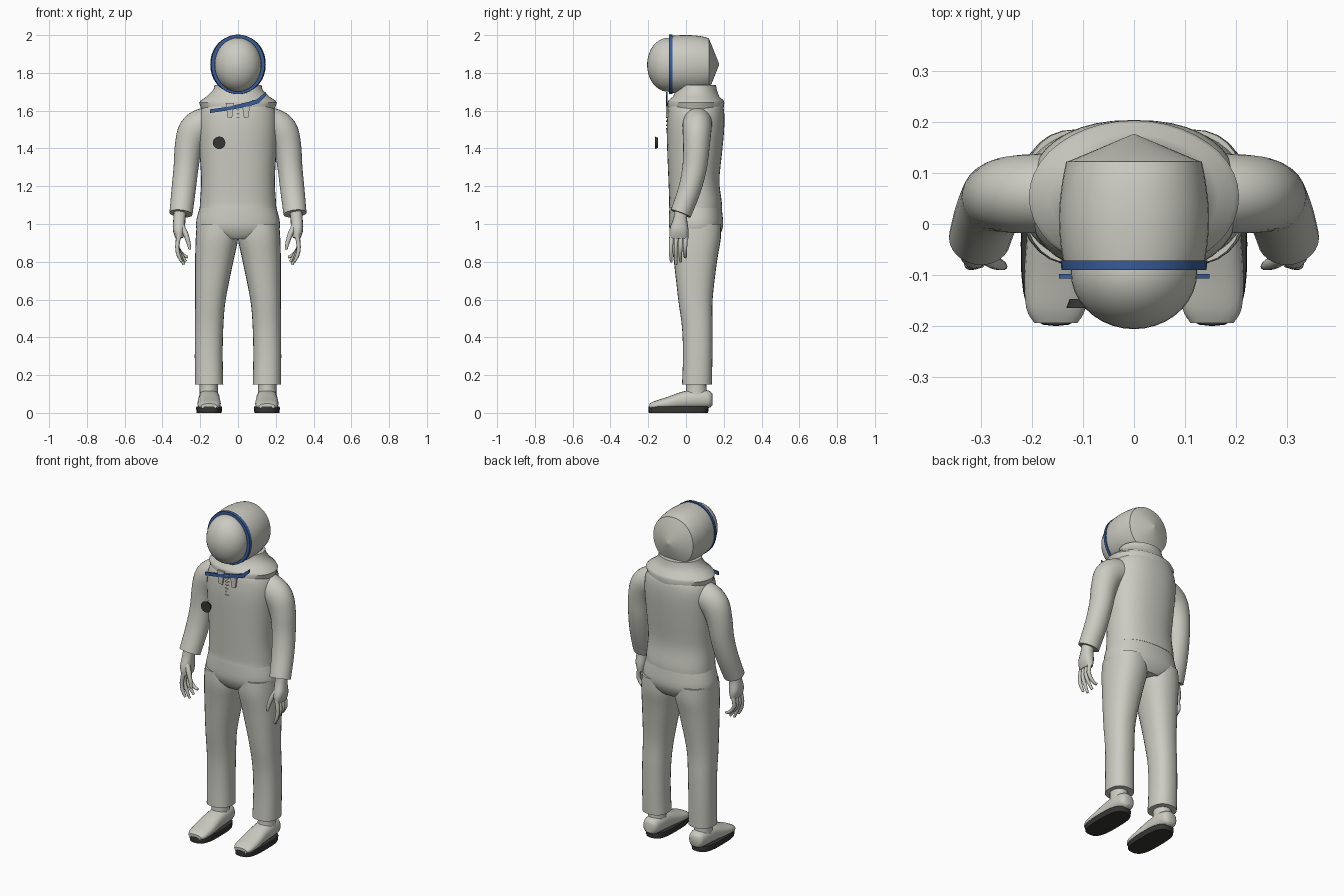
import bpy, bmesh, math
from mathutils import Vector

cube = bpy.data.objects.get("Cube")
if cube:
    bpy.data.objects.remove(cube, do_unlink=True)


def material(name, rgb):
    m = bpy.data.materials.new(name)
    m.use_nodes = True
    m.diffuse_color = (*rgb, 1)
    bsdf = m.node_tree.nodes["Principled BSDF"]
    bsdf.inputs["Base Color"].default_value = (*rgb, 1)
    bsdf.inputs["Roughness"].default_value = 0.7
    return m


SUIT = material("suit grey", (0.60, 0.60, 0.54))
BLUE = material("trim blue", (0.04, 0.11, 0.33))
DARK = material("dark rubber", (0.035, 0.035, 0.033))
X, Y, Z = Vector((1, 0, 0)), Vector((0, 1, 0)), Vector((0, 0, 1))


def finish(name, bm, mat, angle=40):
    bmesh.ops.recalc_face_normals(bm, faces=bm.faces)
    mesh = bpy.data.meshes.new(name)
    bm.to_mesh(mesh)
    bm.free()
    mesh.materials.append(mat)
    ob = bpy.data.objects.new(name, mesh)
    bpy.context.collection.objects.link(ob)
    bpy.ops.object.select_all(action='DESELECT')
    ob.select_set(True)
    bpy.context.view_layer.objects.active = ob
    bpy.ops.object.shade_smooth_by_angle(angle=math.radians(angle))
    return ob


def smooth_rows(rows, steps):
    """Catmull-Rom interpolation between cross-sections."""
    out = []
    for i in range(len(rows) - 1):
        quad = [rows[max(i - 1, 0)], rows[i], rows[i + 1], rows[min(i + 2, len(rows) - 1)]]
        for k in range(steps):
            t = k / steps
            out.append([b + 0.5 * t * (c - a + t * (2*a - 5*b + 4*c - d + t * (3*(b - c) + d - a)))
                        for a, b, c, d in zip(*quad)])
    return out + [list(rows[-1])]


def loft(name, rows, mat=SUIT, axis=None, ref=Y, steps=4, n=28, power=2.0, side=1):
    """Skin elliptical sections (x, y, z, width radius, depth radius)."""
    rows = smooth_rows(rows, steps)
    centres = [Vector(r[:3]) for r in rows]
    bm = bmesh.new()
    rings = []
    for i, row in enumerate(rows):
        t = axis or (centres[min(i + 1, len(rows) - 1)] - centres[max(i - 1, 0)]).normalized()
        v = (ref - t * ref.dot(t)).normalized()
        u = v.cross(t)
        ring = []
        for k in range(n):
            a = math.tau * k / n
            c, s = math.cos(a), math.sin(a)
            c = math.copysign(abs(c) ** (2 / power), c)
            s = math.copysign(abs(s) ** (2 / power), s)
            p = centres[i] + u * (row[3] * c) + v * (row[4] * s)
            ring.append(bm.verts.new((p.x * side, p.y, p.z)))
        rings.append(ring)
    for a, b in zip(rings, rings[1:]):
        for k in range(n):
            j = (k + 1) % n
            bm.faces.new((a[k], a[j], b[j], b[k]))
    bm.faces.new(rings[0])
    bm.faces.new(rings[-1])
    return finish(name, bm, mat)


def plate(name, outline, y0, y1, mat=SUIT, side=1):
    """Extrude an x-z outline between two depths."""
    bm = bmesh.new()
    face = bm.faces.new([bm.verts.new((x * side, y0, z)) for x, z in outline])
    new = bmesh.ops.extrude_face_region(bm, geom=[face])["geom"]
    bmesh.ops.translate(bm, vec=(0, y1 - y0, 0),
                        verts=[e for e in new if isinstance(e, bmesh.types.BMVert)])
    return finish(name, bm, mat, 30)


# Jacket body, with the hem hanging over the trousers
loft("jacket", [(0, .05, 1.085, .203, .141), (0, .05, 1.12, .201, .139),
                (0, .042, 1.23, .195, .135), (0, .046, 1.38, .203, .145),
                (0, .05, 1.5, .209, .152), (0, .053, 1.58, .203, .15),
                (0, .053, 1.63, .18, .14), (0, .053, 1.66, .14, .11)],
     axis=Z, n=40, power=2.3)

# Collar flaring out of the neck
loft("collar", [(0, .053, 1.61, .195, .146), (0, .053, 1.642, .206, .15),
                (0, .053, 1.655, .196, .145), (0, .054, 1.675, .165, .122),
                (0, .055, 1.71, .13, .108), (0, .055, 1.735, .125, .104)],
     axis=Z, steps=1, n=40)

# Hips
loft("hips", [(0, .053, .92, .11, .11), (0, .053, .95, .2, .13),
              (0, .053, 1.0, .223, .144), (0, .05, 1.1, .199, .137)],
     axis=Z, n=40, power=2.3)

# Helmet: shell, back cone, rim and visor
HZ = 1.845
loft("helmet_shell", [(0, -.085, HZ, .136, .15), (0, -.04, HZ, .144, .154),
                      (0, .02, HZ, .147, .155), (0, .08, HZ, .141, .149),
                      (0, .122, HZ, .133, .138)], axis=Y, ref=Z, n=40, power=2.1)
loft("helmet_back", [(0, .121, HZ, .133, .138), (0, .176, HZ, .002, .002)],
     axis=Y, ref=Z, n=40, steps=1, power=2.1)
loft("helmet_rim", [(0, -.09, HZ, .142, .157), (0, -.072, HZ, .144, .158)],
     BLUE, axis=Y, ref=Z, n=40, steps=1)
bm = bmesh.new()
bmesh.ops.create_uvsphere(bm, u_segments=36, v_segments=20, radius=1)
for v in bm.verts:
    v.co = Vector((v.co.x * .124, v.co.y * .112 - .094, v.co.z * .143 + HZ - .002))
bmesh.ops.bisect_plane(bm, geom=bm.verts[:] + bm.edges[:] + bm.faces[:],
                       plane_co=(0, -.07, 0), plane_no=Y, clear_outer=True)
finish("visor", bm, SUIT)

# Chest strap, front laces and round badge
plate("chest_strap", [(-.147, 1.588), (-.05, 1.602), (.06, 1.624), (.11, 1.64), (.148, 1.68),
                      (.148, 1.7), (.1, 1.66), (.05, 1.645), (-.05, 1.621), (-.147, 1.607)],
      -.107, -.098, BLUE)
for i in range(7):
    z = 1.5 + i * .02
    plate("lace", [(-.012, z + .008), (0, z), (.012, z + .008), (0, z + .004)], -.107, -.095)
bm = bmesh.new()
bmesh.ops.create_cone(bm, cap_ends=True, segments=20, radius1=.033, radius2=.026, depth=.018)
for v in bm.verts:
    v.co = Vector((v.co.x - .1, -.156 + v.co.z, v.co.y + 1.43))
finish("badge", bm, DARK, 30)

for side, word in ((1, "left"), (-1, "right")):
    # Short flap beside the laces
    plate(word + "_neck_flap", [(.02, 1.64), (.065, 1.64), (.055, 1.565), (.032, 1.56)],
          -.106, -.095, side=side)

    # Sleeve
    loft(word + "_sleeve", [(.1, .06, 1.53, .088, .08), (.18, .06, 1.528, .086, .078),
                            (.233, .058, 1.49, .085, .076), (.262, .055, 1.41, .073, .07),
                            (.275, .046, 1.3, .066, .065), (.288, .018, 1.18, .064, .06),
                            (.302, -.028, 1.055, .061, .056)], side=side)

    # Hand: palm, thumb and four curled fingers
    loft(word + "_palm", [(.305, -.022, 1.09, .034, .034), (.31, -.03, 1.03, .032, .036),
                          (.313, -.036, .97, .032, .05), (.31, -.038, .925, .02, .05)],
         n=16, power=2.4, side=side)
    for i in range(4):
        y = -.076 + i * .025
        tip = .80 + .025 * (i == 3) - .015 * (i == 1)
        loft(word + "_finger", [(.312, y, .94, .012, .013), (.322, y - .003, .88, .011, .011),
                                (.315 - .008 * i, y - .004, .835, .010, .010),
                                (.298 - .011 * i, y - .002, tip, .007, .007)],
             n=10, steps=2, side=side)
    loft(word + "_thumb", [(.305, -.055, 1.0, .016, .016), (.278, -.073, .95, .014, .014),
                           (.262, -.08, .90, .011, .011), (.255, -.083, .865, .007, .007)],
         n=10, steps=2, side=side)

    # Trouser leg
    loft(word + "_trouser_leg", [(.153, .058, .15, .075, .079), (.155, .062, .3, .074, .078),
                                 (.153, .06, .45, .075, .081), (.146, .05, .6, .081, .091),
                                 (.126, .05, .8, .101, .114), (.112, .052, .92, .112, .132),
                                 (.11, .053, 1.0, .108, .132)],
         axis=Z, power=2.3, side=side)

    # Shoe: ankle, upper and sole
    loft(word + "_ankle", [(.155, .055, .07, .052, .062), (.155, .055, .13, .048, .054),
                           (.155, .055, .2, .05, .055)], axis=Z, n=16, side=side)
    loft(word + "_shoe_upper", [(.153, .14, .07, .026, .03), (.153, .122, .072, .046, .045),
                                (.153, .06, .074, .055, .052), (.153, -.02, .066, .057, .046),
                                (.153, -.1, .05, .062, .034), (.153, -.165, .04, .058, .023),
                                (.153, -.194, .035, .042, .014)],
         axis=Y, ref=Z, n=20, power=2.4, side=side)
    loft(word + "_sole", [(.153, -.04, 0, .066, .157), (.153, -.04, .026, .069, .16),
                          (.153, -.04, .033, .067, .158)],
         DARK, axis=Z, steps=1, power=3, side=side)
